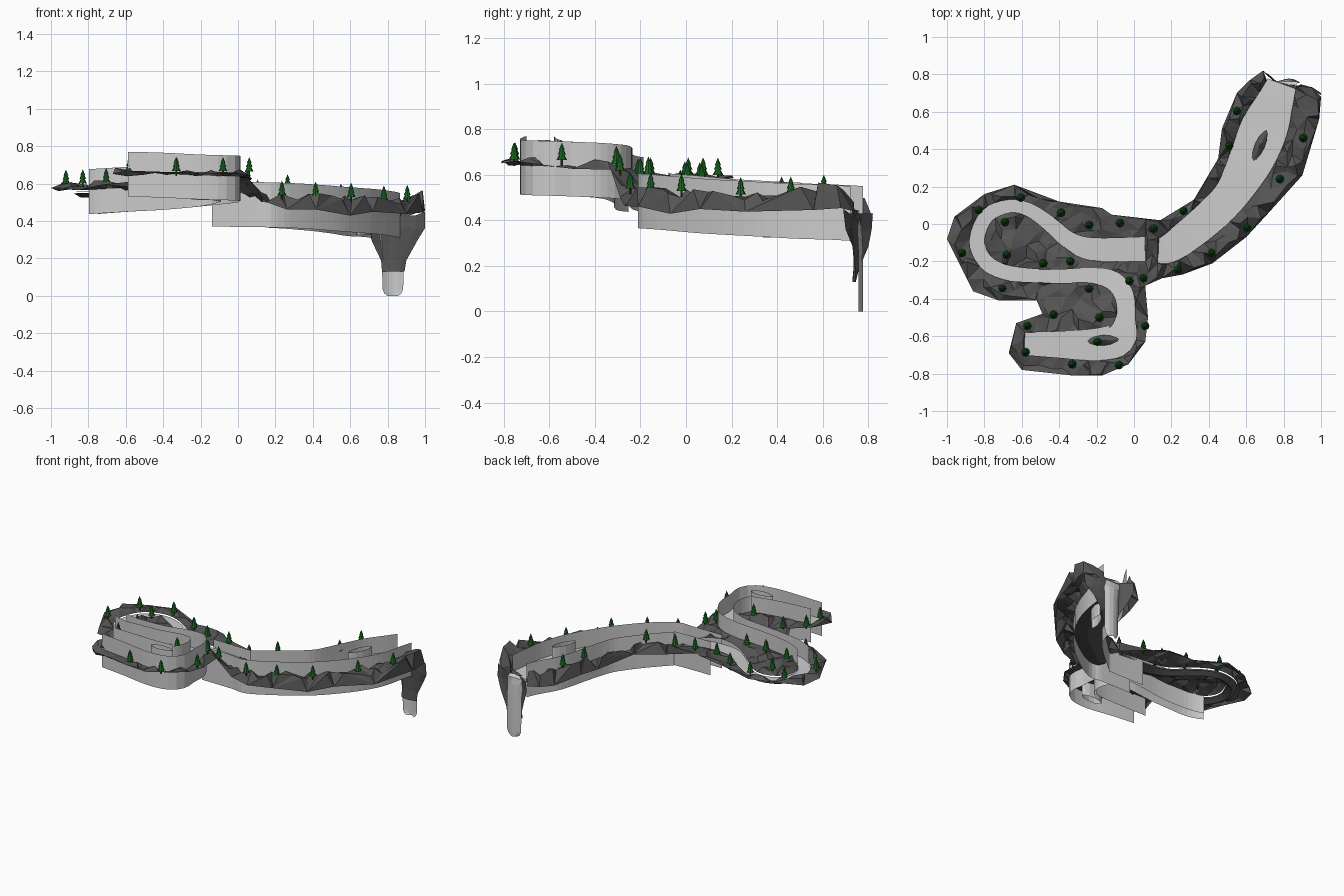
import bpy, bmesh, math, random
from mathutils import Vector
from mathutils.geometry import delaunay_2d_cdt

if "Cube" in bpy.data.objects:
    bpy.data.objects.remove(bpy.data.objects["Cube"])

random.seed(4)
HALF = 0.12  # wall reach above and below the water


def material(name, c):
    m = bpy.data.materials.new(name)
    m.diffuse_color = (*c, 1)
    m.use_nodes = True
    m.node_tree.nodes["Principled BSDF"].inputs["Base Color"].default_value = m.diffuse_color
    return m


ROCK = material("dark_rock", (0.09, 0.09, 0.09))
GREEN = material("needles", (0.01, 0.13, 0.015))
BROWN = material("bark", (0.12, 0.05, 0.02))


def make(name, verts, faces, mat=None):
    me = bpy.data.meshes.new(name)
    me.from_pydata(verts, [], faces)
    ob = bpy.data.objects.new(name, me)
    bpy.context.collection.objects.link(ob)
    if mat:
        me.materials.append(mat)
    return ob


def smooth_path(pts, n=4):
    """Catmull-Rom sampling of (x, y, half width, z) rows"""
    p = [Vector(q) for q in pts]
    p = [2 * p[0] - p[1]] + p + [2 * p[-1] - p[-2]]
    out = []
    for i in range(1, len(p) - 2):
        a, b, c, d = p[i - 1:i + 3]
        for k in range(n):
            t = k / n
            out.append(0.5 * (2 * b + (c - a) * t + (2 * a - 5 * b + 4 * c - d) * t * t
                              + (3 * b - a - 3 * c + d) * t ** 3))
    return out + [p[-2]]


def banks(path):
    left, right = [], []
    for i, q in enumerate(path):
        a, b = path[max(i - 1, 0)], path[min(i + 1, len(path) - 1)]
        t = Vector((b.x - a.x, b.y - a.y)).normalized()
        n = Vector((-t.y, t.x)) * q.z
        left.append((q.x + n.x, q.y + n.y, q.w))
        right.append((q.x - n.x, q.y - n.y, q.w))
    return left, right


def wall(name, line, closed=False):
    n = len(line)
    v = [(x, y, z - HALF) for x, y, z in line] + [(x, y, z + HALF) for x, y, z in line]
    make(name, v, [(i, (i + 1) % n, (i + 1) % n + n, i + n) for i in range(n if closed else n - 1)])


def inside(x, y, poly):
    hit = False
    for (x1, y1), (x2, y2) in zip(poly, poly[1:] + poly[:1]):
        if (y1 > y) != (y2 > y) and x < (x2 - x1) * (y - y1) / (y2 - y1) + x1:
            hit = not hit
    return hit


# River centre lines: x, y, half width, water height
upper = smooth_path([
    (-.585, -.64, .06, .65), (-.4, -.645, .07, .645), (-.2, -.645, .085, .635), (-.075, -.61, .085, .63),
    (-.045, -.5, .05, .625), (-.05, -.39, .05, .62), (-.11, -.305, .05, .61), (-.23, -.275, .04, .595),
    (-.4, -.28, .036, .58), (-.55, -.275, .036, .572), (-.69, -.258, .04, .563), (-.795, -.2, .04, .556),
    (-.84, -.085, .04, .556), (-.785, .045, .038, .557), (-.67, .095, .035, .557), (-.56, .075, .035, .555),
    (-.45, 0, .04, .553), (-.35, -.085, .045, .551), (-.22, -.135, .06, .55), (.06, -.135, .065, .535)])
lower = smooth_path([
    (-.14, -.14, .065, .49), (.1, -.14, .065, .488), (.18, -.135, .075, .485), (.29, -.06, .085, .48),
    (.42, .05, .09, .47), (.53, .17, .095, .46), (.63, .35, .12, .45), (.7, .52, .125, .44),
    (.76, .67, .095, .435), (.79, .75, .08, .43)])
rivers = []
for label, path in (("upper", upper), ("lower", lower)):
    L, R = banks(path)
    # the upper walls stop where the hairpin begins; the lower water starts past the rock step
    end = 44 if label == "upper" else len(L)
    wall(label + "_river_left_wall", L[:end])
    wall(label + "_river_right_wall", R[:end])
    keep = [i for i in range(len(L)) if label == "upper" or path[i].x > .105]
    L, R = [L[i] for i in keep], [R[i] for i in keep]
    n = len(L)
    make(label + "_river_water", L + R, [(i, i + n, i + n + 1, i + 1) for i in range(n - 1)])
    # shallow rock bed under the water
    mid = [(path[i].x, path[i].y, path[i].w - .03) for i in keep]
    drop = [[(x, y, z - .008) for x, y, z in s] for s in (L, R)]
    make(label + "_river_bed", drop[0] + mid + drop[1],
         [(i, i + n, i + n + 1, i + 1) for j in range(2) for i in range(j * n, j * n + n - 1)], ROCK)
    rivers.append([p[:2] for p in L] + [p[:2] for p in reversed(R)])

outline = [(-1, -.08), (-.93, -.22), (-.86, -.36), (-.72, -.41), (-.52, -.41), (-.49, -.48), (-.63, -.53),
           (-.67, -.69), (-.6, -.78), (-.33, -.81), (-.17, -.81), (-.03, -.75), (.06, -.63), (.075, -.5),
           (.06, -.33), (.15, -.29), (.26, -.27), (.42, -.21), (.6, -.07), (.72, .06), (.9, .26), (.99, .56),
           (1, .68), (.95, .73), (.87, .74), (.71, .77), (.69, .82), (.62, .77), (.55, .7), (.47, .51),
           (.45, .35), (.32, .13), (.14, .02), (-.12, .05), (-.17, .085), (-.4, .12), (-.64, .21), (-.8, .16),
           (-.96, .04)]


def ground(x, y):
    """Average nearby water height, with mounds on the far bank and beside the mouth"""
    tw = tz = 0
    for q in upper + [p for p in lower if p.x > .1]:
        w = 1 / ((q.x - x) ** 2 + (q.y - y) ** 2 + 1e-4) ** 2
        tw += w
        tz += w * q.w
    z = tz / tw
    for mx, my, r, h in ((.24, .06, .012, .05), (.5, .55, .012, .04), (1.0, .6, .02, .06)):
        z += h * math.exp(-((x - mx) ** 2 + (y - my) ** 2) / r)
    return z


def lift(x):
    return max(.01, min(.055, .03 + .04 * x)) if x > -.6 else .035


# Rocky terrain: triangulate banks around the rivers
pts, edges = [], []
for poly in [outline] + rivers:
    s = len(pts)
    pts += [Vector(p) for p in poly]
    edges += [(s + i, s + (i + 1) % len(poly)) for i in range(len(poly))]
gx = -1
while gx < 1:
    gy = -.82
    while gy < .82:
        x, y = gx + random.uniform(-.022, .022), gy + random.uniform(-.022, .022)
        if inside(x, y, outline) and not any(inside(x, y, r) for r in rivers):
            pts.append(Vector((x, y)))
        gy += .06
    gx += .06
co, _, tris, orig, _, _ = delaunay_2d_cdt(pts, edges, [], 0, 1e-4)
nb, nr = len(outline), len(outline) + sum(len(r) for r in rivers)
verts = []
for p, o in zip(co, orig):
    k = o[0] if o else nb
    z = ground(p.x, p.y)
    if k < nb:
        z += (-.03 if p.x > .08 else .02) + random.uniform(-.018, .018)
    elif k < nr:
        z += .01
    else:
        z += lift(p.x) + random.uniform(-.02, .02)
    verts.append((p.x, p.y, z))
faces = []
for t in tris:
    c = sum((co[i] for i in t), Vector((0, 0))) / 3
    if inside(c.x, c.y, outline) and not any(inside(c.x, c.y, r) for r in rivers):
        faces.append(tuple(t))
make("rocky_terrain", verts, faces, ROCK)

# Islands: walled pointed ovals with a rock cap
for label, cx, cy, ang, a, b in (("lower", .673, .42, 1.16, .09, .027), ("upper", -.165, -.622, .06, .085, .028)):
    ring, h = [], ground(cx, cy)
    for i in range(12):
        t = math.tau * i / 12
        u, v = a * math.cos(t), b * math.sin(t) * abs(math.sin(t)) ** .3
        ring.append((cx + u * math.cos(ang) - v * math.sin(ang), cy + u * math.sin(ang) + v * math.cos(ang), h))
    wall(label + "_island_wall", ring, True)
    make(label + "_island_rock", [(x, y, z + .01) for x, y, z in ring] + [(cx, cy, h + .035)],
         [(i, (i + 1) % 12, 12) for i in range(12)], ROCK)

# Cliff below the river mouth: x min, x max, left edge y, right edge y, centre y, z
rows = [(.69, 1.0, .82, .69, .74, .43), (.69, 1.0, .815, .70, .73, .36), (.72, .955, .80, .73, .735, .28),
        (.765, .90, .76, .745, .735, .20), (.77, .89, .745, .745, .73, .13)]
v, f = [], []
for r, (x0, x1, yl, yr, yc, z) in enumerate(rows):
    for c in range(7):
        s = c / 6
        e = (2 * s - 1) ** 2
        v.append((x0 + (x1 - x0) * s, yc * (1 - e) + (yl if s < .5 else yr) * e,
                  z + (random.uniform(-.015, .015) if 0 < r < 4 else 0) + (.02 if c == 6 and r == 0 else 0)))
        if r and c:
            f.append((r * 7 + c - 1, r * 7 + c, r * 7 + c - 7, r * 7 + c - 8))
make("waterfall_cliff", v, f, ROCK)

# Waterfall sheet with a rounded foot: centre x, half width, y, z
prof = [(.79, .08, .745, .43), (.80, .075, .763, .415), (.815, .068, .772, .37), (.825, .06, .776, .28),
        (.828, .058, .778, .15), (.828, .055, .778, .035), (.828, .045, .778, .012), (.828, .03, .778, 0)]
v, f = [], []
for r, (x, w, y, z) in enumerate(prof):
    for c in range(5):
        s = c / 2 - 1
        v.append((x + w * s, y - .02 * s * s * (r > 1), z))
        if r and c:
            f.append((r * 5 + c - 1, r * 5 + c, r * 5 + c - 5, r * 5 + c - 6))
make("waterfall", v, f)

# Pine trees
trees = [(.55, .605), (.905, .46), (.51, .42), (.78, .24), (.265, .07), (.105, -.025), (.605, -.02),
         (.415, -.155), (.235, -.245), (-.605, .14), (-.83, .075), (-.39, .06), (-.69, .01), (-.24, -.005),
         (-.075, .005), (-.92, -.155), (-.68, -.165), (-.485, -.21), (-.34, -.2), (-.025, -.305), (.05, -.29),
         (-.24, -.345), (-.705, -.345), (-.43, -.485), (-.185, -.5), (-.57, -.545), (.06, -.545),
         (-.58, -.685), (-.195, -.63), (-.33, -.75), (-.08, -.755)]
bm = bmesh.new()
for r1, r2, z0, z1 in ((.005, .005, -.015, .015), (.023, .006, .012, .045), (.018, .005, .035, .065),
                       (.013, 0, .056, .088)):
    res = bmesh.ops.create_cone(bm, cap_ends=True, segments=8, radius1=r1, radius2=r2, depth=z1 - z0)
    bmesh.ops.translate(bm, verts=res["verts"], vec=(0, 0, (z0 + z1) / 2))
    for face in {fc for vt in res["verts"] for fc in vt.link_faces}:
        face.material_index = 1 if z0 < 0 else 0
pine = bpy.data.meshes.new("pine_tree")
bm.to_mesh(pine)
bm.free()
pine.materials.append(GREEN)
pine.materials.append(BROWN)
for x, y in trees:
    ob = bpy.data.objects.new("pine_tree", pine)
    ob.location = (x, y, ground(x, y) + lift(x) * .9)
    bpy.context.collection.objects.link(ob)
